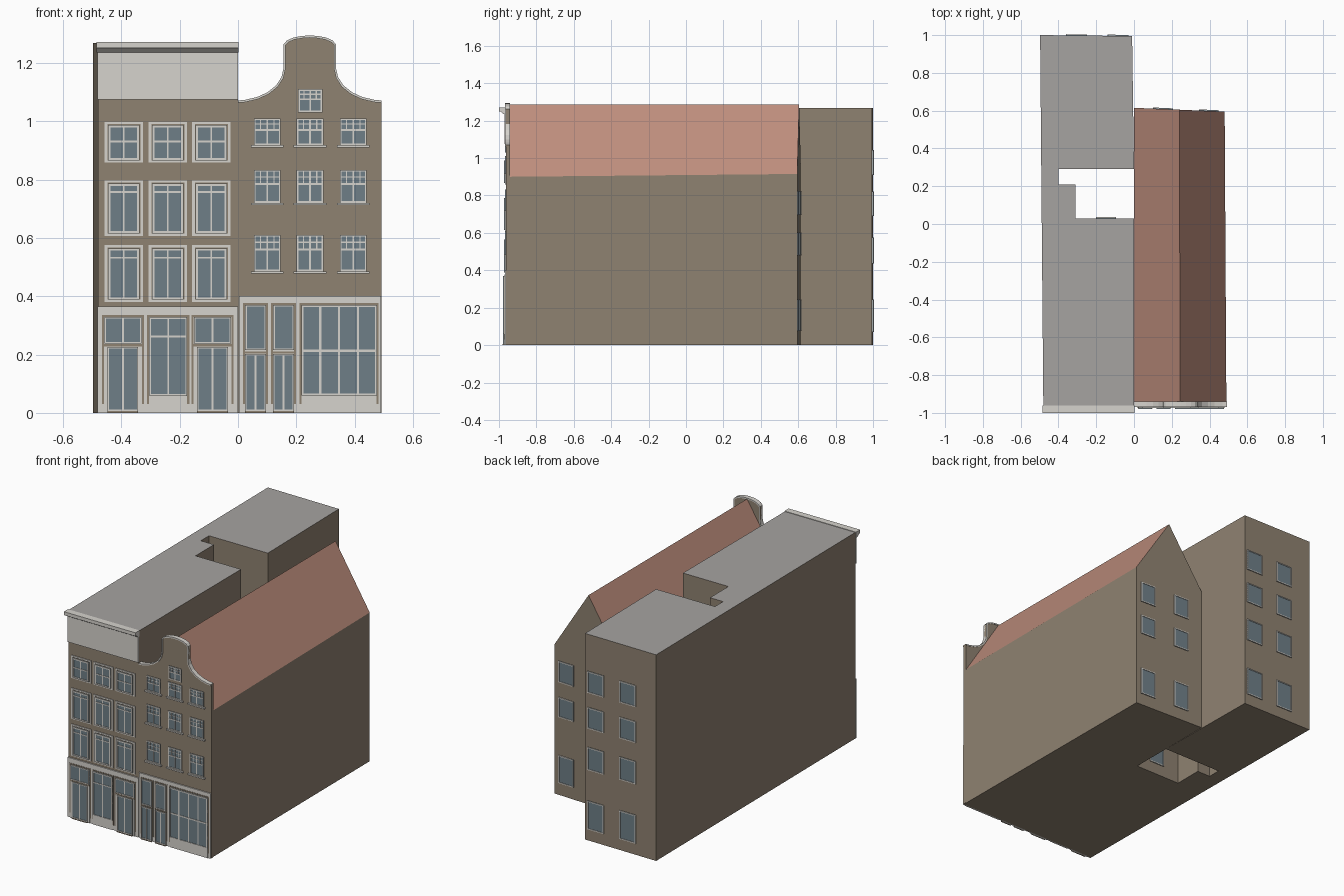
import bpy, bmesh, math
from mathutils import Vector

if "Cube" in bpy.data.objects:
    bpy.data.objects.remove(bpy.data.objects["Cube"])


def material(name, *rgb):
    m = bpy.data.materials.new(name)
    m.diffuse_color = [((c / 255 + 0.055) / 1.055) ** 2.4 for c in rgb] + [1]
    m.use_nodes = True
    m.node_tree.nodes["Principled BSDF"].inputs["Base Color"].default_value = m.diffuse_color
    return m


MATS = [material("brick", 143, 130, 113), material("cream paint", 214, 211, 205),
        material("window glass", 111, 127, 135), material("roof tile", 190, 142, 125),
        material("flat roof grey", 166, 163, 161)]
BRICK, CREAM, GLASS, TILE, GREY = range(5)


def finish(name, bm, wall=None):
    bmesh.ops.recalc_face_normals(bm, faces=bm.faces)
    me = bpy.data.meshes.new(name)
    bm.to_mesh(me)
    bm.free()
    for m in MATS:
        me.materials.append(m)
    ob = bpy.data.objects.new(name, me)
    bpy.context.collection.objects.link(ob)
    if wall:
        ob.location = (wall[0], wall[1], 0)
        ob.rotation_euler.z = wall[2]
    return ob


def box(bm, x0, x1, z0, z1, d0, d1, mat):
    """Box lying on a wall plane; d0 and d1 are distances out of the wall."""
    v = [bm.verts.new((x, -d, z)) for d in (d0, d1)
         for x, z in ((x0, z0), (x1, z0), (x1, z1), (x0, z1))]
    for f in ((0, 1, 2, 3), (4, 5, 6, 7), (0, 1, 5, 4), (1, 2, 6, 5), (2, 3, 7, 6), (3, 0, 4, 7)):
        bm.faces.new([v[i] for i in f]).material_index = mat


def prism(bm, loop, offset, mat=BRICK):
    """Solid between a loop of points and the same loop moved by offset."""
    a = [bm.verts.new(p) for p in loop]
    b = [bm.verts.new(Vector(p) + Vector(offset)) for p in loop]
    n = len(a)
    faces = [bm.faces.new(a), bm.faces.new(b)]
    faces += [bm.faces.new((a[i], a[(i + 1) % n], b[(i + 1) % n], b[i])) for i in range(n)]
    for f in faces:
        f.material_index = mat


def plate(name, wall, x0, x1, z0, z1, d0, d1, mat):
    bm = bmesh.new()
    box(bm, x0, x1, z0, z1, d0, d1, mat)
    finish(name, bm, wall)


def window(name, wall, x0, x1, z0, z1, cols=2, transoms=(), base=0.0, frame=0.008,
           bar=0.006, fine_above=None, sill=False):
    bm = bmesh.new()
    t = base + 0.006
    box(bm, x0, x1, z0, z1, base, base + 0.003, GLASS)
    for a, b in ((x0, x0 + frame), (x1 - frame, x1)):
        box(bm, a, b, z0, z1, base, t, CREAM)
    for a, b in ((z0, z0 + frame), (z1 - frame, z1)):
        box(bm, x0, x1, a, b, base, t, CREAM)
    for i in range(1, cols):
        x = x0 + (x1 - x0) * i / cols
        box(bm, x - bar / 2, x + bar / 2, z0, z1, base, t - 0.001, CREAM)
    for z in transoms:
        box(bm, x0, x1, z - bar / 2, z + bar / 2, base, t - 0.0005, CREAM)
    if fine_above:  # small panes in the upper light
        for i in (1, 3):
            x = x0 + (x1 - x0) * i / 4
            box(bm, x - 0.002, x + 0.002, fine_above, z1, base, t - 0.001, CREAM)
        z = (fine_above + z1) / 2
        box(bm, x0, x1, z - 0.002, z + 0.002, base, t - 0.0015, CREAM)
    if sill:
        box(bm, x0 - 0.01, x1 + 0.01, z0 - 0.008, z0, base, base + 0.012, CREAM)
    finish(name, bm, wall)


FRONT = (0, -0.962, 0)
LEFT_BACK = (-0.01, 0.995, math.atan2(0.005, -0.487))
RIGHT_BACK = (0.48, 0.595, math.atan2(0.02, -0.48))
YARD = (0, 0.03, math.pi)

# Left house: footprint with the courtyard notch, flat grey roof
bm = bmesh.new()
foot = [(-0.48, -0.962), (0, -0.962), (0, 0.03), (-0.31, 0.03), (-0.31, 0.21), (-0.4, 0.21),
        (-0.4, 0.29), (0, 0.29), (-0.01, 0.995), (-0.497, 1.0)]
prism(bm, [(x, y, 0) for x, y in foot], (0, 0, 1.268))
for f in bm.faces:
    if f.calc_center_median().z > 1.2:
        f.material_index = GREY
finish("left_house_walls", bm)

# Left house frieze and cornice
plate("left_frieze", FRONT, -0.482, 0, 1.075, 1.26, 0, 0.008, CREAM)
bm = bmesh.new()
prof = [(-0.96, 1.235), (-0.975, 1.235), (-0.992, 1.25), (-1.0, 1.25), (-1.0, 1.271), (-0.96, 1.271)]
prism(bm, [(-0.485, y, z) for y, z in prof], (0.487, 0, 0), CREAM)
finish("left_cornice", bm)

# Right house: body with pitched tile roof
bm = bmesh.new()
ends = []
for y0, y1, w, eave in ((-0.945, -0.945, 0.489, 0.9), (0.615, 0.595, 0.48, 0.915)):
    ends.append([bm.verts.new(p) for p in (
        (0, y0, 0), (w, y1, 0), (w, y1, eave), (w / 2, (y0 + y1) / 2, 1.287), (0, y0, eave))])
a, b = ends
for e in ends:
    bm.faces.new(e)
for i in range(5):
    f = bm.faces.new((a[i], a[(i + 1) % 5], b[(i + 1) % 5], b[i]))
    f.material_index = TILE if i in (2, 3) else BRICK
finish("right_house_body", bm)

# Right house: bell gable facade, half profile mirrored about its centre
C = 0.246
half = [(0.246, 1.07), (0.222, 1.072), (0.18, 1.082), (0.145, 1.098), (0.115, 1.122),
        (0.097, 1.15), (0.09, 1.18), (0.09, 1.262), (0.078, 1.276), (0.055, 1.286),
        (0.028, 1.291), (0, 1.293)]
outline = [(C + x, z) for x, z in half] + [(C - x, z) for x, z in reversed(half[:-1])]
bm = bmesh.new()
prism(bm, [(0, -0.962, 0), (2 * C, -0.962, 0)] + [(x, -0.962, z) for x, z in outline],
      (0, 0.02, 0))
finish("gable_facade", bm)

# Cream trim following the gable edge
bm = bmesh.new()
rings = []
for i, (x, z) in enumerate(outline):
    p, q = outline[max(i - 1, 0)], outline[min(i + 1, len(outline) - 1)]
    t = Vector((q[0] - p[0], q[1] - p[1])).normalized()
    ix, iz = x - t.y * 0.007, z + t.x * 0.007  # inward offset
    rings.append([bm.verts.new(c) for c in ((x, -0.968, z + 0.001), (x, -0.94, z + 0.001),
                                            (ix, -0.94, iz), (ix, -0.968, iz))])
for r, s in zip(rings, rings[1:]):
    for k in range(4):
        bm.faces.new((r[k], r[(k + 1) % 4], s[(k + 1) % 4], s[k]))
bm.faces.new(rings[0])
bm.faces.new(rings[-1])
for f in bm.faces:
    f.material_index = CREAM
finish("gable_trim", bm)

# Left house upper windows: cream surround, brick groove, sash
for r, (z0, z1, tr) in enumerate(((0.38, 0.575, 0.532), (0.607, 0.797, 0.757), (0.858, 0.998, 0.93))):
    for c, x0 in enumerate((-0.458, -0.307, -0.158)):
        x1, n = x0 + 0.133, f"left_{r}_{c}"
        plate("surround_" + n, FRONT, x0, x1, z0, z1, 0, 0.005, CREAM)
        plate("groove_" + n, FRONT, x0 + 0.01, x1 - 0.01, z0 + 0.008, z1 - 0.008, 0.004, 0.006, BRICK)
        window("window_" + n, FRONT, x0 + 0.013, x1 - 0.013, z0 + 0.008, z1 - 0.011,
               transoms=(tr,), base=0.006)

# Right house upper windows
for r, (z0, z1, tr) in enumerate(((0.485, 0.61, 0.56), (0.72, 0.833, 0.785), (0.918, 1.01, 0.97))):
    for c, x in enumerate((0.1, 0.247, 0.395)):
        window(f"window_right_{r}_{c}", FRONT, x - 0.046, x + 0.046, z0, z1, transoms=(tr,),
               frame=0.006, fine_above=tr, sill=True)
window("window_gable", FRONT, 0.206, 0.289, 1.03, 1.11, transoms=(1.075,), frame=0.006, fine_above=1.075)

# Ground floor fronts
plate("left_ground_front", FRONT, -0.482, 0, 0, 0.365, 0, 0.007, CREAM)
plate("right_ground_front", FRONT, 0.003, 0.491, 0, 0.4, 0, 0.007, CREAM)


def bay(name, x0, x1, top):
    """Brick-coloured outline with a cream panel over it."""
    plate(name + "_outline", FRONT, x0, x1, 0.03, top, 0.006, 0.009, BRICK)
    plate(name + "_panel", FRONT, x0 + 0.007, x1 - 0.007, 0.0, top - 0.007, 0.006, 0.0105, CREAM)


def door(name, x0, x1, z1):
    window(name, FRONT, x0, x1, 0.006, z1, base=0.0105, frame=0.005)
    plate(name + "_step", FRONT, x0, x1, 0, 0.006, 0.006, 0.018, BRICK)


for c, x0 in enumerate((-0.467, -0.16)):
    x1 = x0 + 0.145
    bay(f"left_bay_{c}", x0, x1, 0.335)
    window(f"left_fanlight_{c}", FRONT, x0 + 0.009, x1 - 0.009, 0.238, 0.328, base=0.0105, frame=0.005)
    plate(f"left_door_beam_{c}", FRONT, x0 + 0.006, x1 - 0.006, 0.228, 0.236, 0.009, 0.014, BRICK)
    door(f"left_door_{c}", x0 + 0.02, x1 - 0.02, 0.226)
bay("left_shop_bay", -0.312, -0.167, 0.335)
window("left_shop_window", FRONT, -0.304, -0.174, 0.058, 0.328, transoms=(0.262,), base=0.0105, frame=0.006)

for c, x0 in enumerate((0.017, 0.113)):
    x1 = x0 + 0.086
    bay(f"right_bay_{c}", x0, x1, 0.377)
    window(f"right_fanlight_{c}", FRONT, x0 + 0.007, x1 - 0.007, 0.215, 0.37, cols=1, base=0.0105, frame=0.006)
    plate(f"right_door_beam_{c}", FRONT, x0 + 0.005, x1 - 0.005, 0.204, 0.211, 0.009, 0.014, BRICK)
    door(f"right_door_{c}", x0 + 0.007, x1 - 0.007, 0.202)
bay("right_shop_bay", 0.211, 0.482, 0.377)
window("right_shop_window", FRONT, 0.217, 0.476, 0.06, 0.37, cols=4, transoms=(0.213,), base=0.0105,
       frame=0.007, bar=0.008)

# Rear and courtyard windows
for r, (z0, z1) in enumerate(((0.07, 0.245), (0.435, 0.575), (0.69, 0.82), (0.91, 1.042))):
    for c, x0 in enumerate((0.018, 0.238)):
        window(f"left_rear_window_{r}_{c}", LEFT_BACK, x0, x0 + 0.112, z0, z1, cols=1, frame=0.006)
    window(f"yard_window_{r}", YARD, 0.095, 0.2, z0, z1, cols=1, frame=0.006)
for r, (z0, z1) in enumerate(((0.075, 0.245), (0.48, 0.602), (0.695, 0.825))):
    for c, x0 in enumerate((0.032, 0.275)):
        window(f"right_rear_window_{r}_{c}", RIGHT_BACK, x0, x0 + 0.105, z0, z1, cols=1, frame=0.006)
